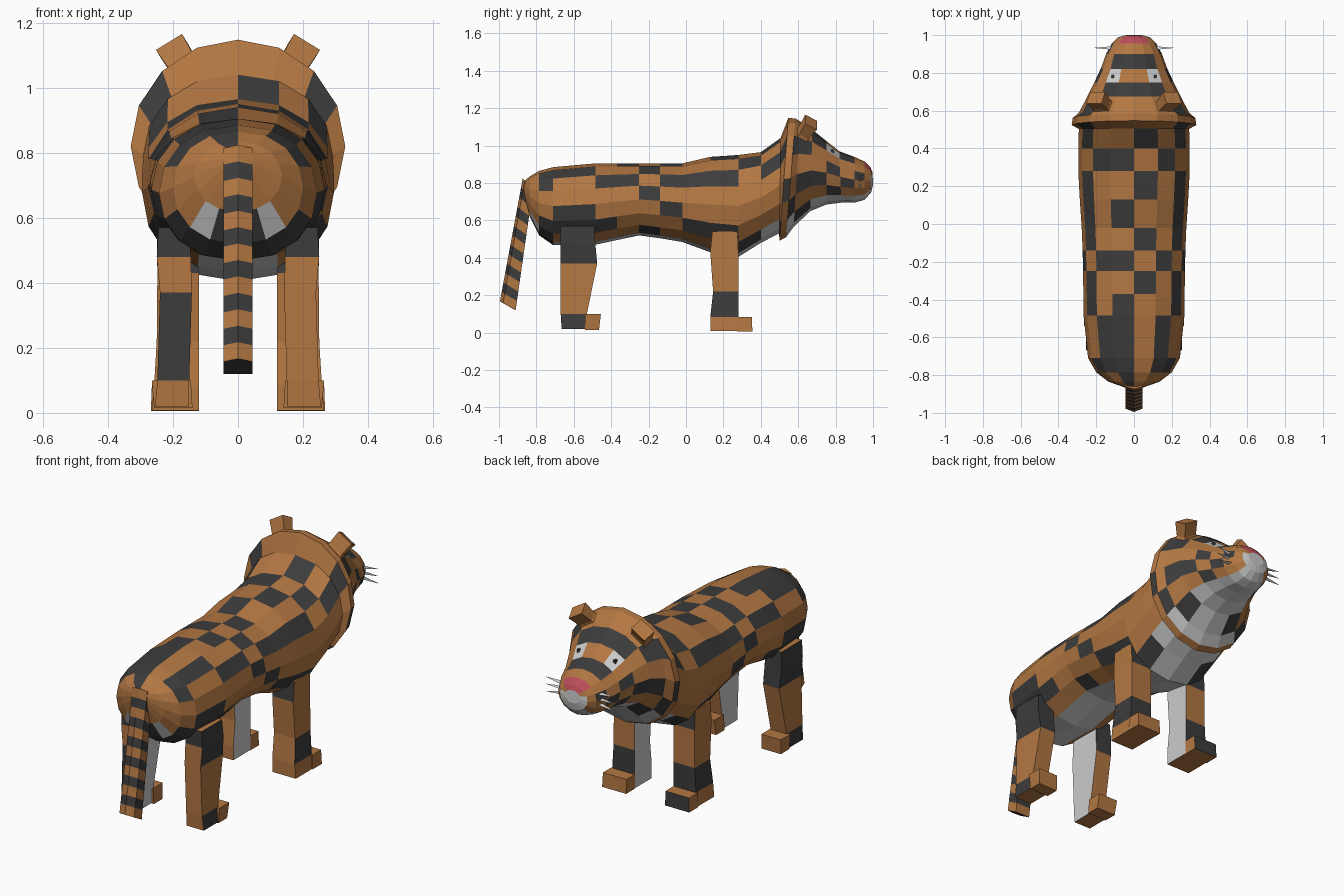
import bpy, bmesh
from math import sin, cos, pi, copysign
from mathutils import Vector, Matrix

if "Cube" in bpy.data.objects:
    bpy.data.objects.remove(bpy.data.objects["Cube"])

PAL = {'o': (.45, .185, .055, 1), 'd': (.045, .045, .045, 1), 'w': (.58, .58, .58, 1),
       'r': (.5, .075, .1, 1), 'e': (.75, .75, .75, 1)}
KEYS = 'odwre'
MATS = []
for key, name in zip(KEYS, ('orange', 'dark', 'pale', 'red', 'eye_white')):
    m = bpy.data.materials.new(name)
    m.diffuse_color = PAL[key]
    m.use_nodes = True
    m.node_tree.nodes["Principled BSDF"].inputs["Base Color"].default_value = m.diffuse_color
    MATS.append(m)


def loft(name, rings, colour, caps=('o', 'o')):
    """Skin a list of equal-length point rings; colour(band, side) gives a palette key."""
    bm = bmesh.new()
    vs = [[bm.verts.new(p) for p in r] for r in rings]
    n = len(rings[0])
    for i in range(len(rings) - 1):
        for k in range(n):
            j = (k + 1) % n
            f = bm.faces.new((vs[i][k], vs[i][j], vs[i + 1][j], vs[i + 1][k]))
            f.material_index = KEYS.index(colour(i, k))
    for ring, c in ((vs[0], caps[0]), (vs[-1], caps[1])):
        bm.faces.new(ring).material_index = KEYS.index(c)
    bmesh.ops.recalc_face_normals(bm, faces=bm.faces)
    me = bpy.data.meshes.new(name)
    bm.to_mesh(me)
    bm.free()
    for m in MATS:
        me.materials.append(m)
    ob = bpy.data.objects.new(name, me)
    bpy.context.collection.objects.link(ob)
    return ob


def oval(ytop, ybot, hw, zt, zb, p=1.0):
    """16-sided ring across the body, starting at the top and going to +x."""
    pts = []
    for k in range(16):
        a = k * pi / 8
        s, c = sin(a), cos(a)
        s = copysign(abs(s) ** p, s)
        t = (1 - c) / 2
        pts.append((hw * s, ytop + (ybot - ytop) * t, zt + (zb - zt) * t))
    return pts


def striped(bands, flip_spine):
    """Half-ring colour strings; optionally flip the checker left of the spine."""
    def colour(i, k):
        c = bands[i][k if k < 8 else 15 - k]
        if flip_spine and k == 15 and c in 'od':
            c = 'd' if c == 'o' else 'o'
        return c
    return colour


# torso and neck
torso = [(-.865, .05, .81, .72), (-.835, .135, .835, .62), (-.785, .20, .865, .52),
         (-.71, .243, .885, .468), (-.485, .267, .905, .47), (-.37, .268, .905, .495),
         (-.25, .27, .905, .52), (-.14, .272, .905, .505), (-.02, .277, .905, .485),
         (.13, .287, .94, .43), (.28, .295, .95, .405), (.40, .295, .965, .48),
         (.505, .292, 1.04, .535)]
torso_bands = ['oooooooo', 'oooooowd', 'oddooddd', 'odooddow', 'oodoodow', 'dodoooow',
               'ododoodw', 'dododoow', 'oodoodow', 'dodoodow', 'odoooodw', 'dodoooww']
loft('torso', [oval(y, y, hw, zt, zb, .88) for y, hw, zt, zb in torso], striped(torso_bands, True))

# head with overlapping ruff
head = [(.503, .497, .285, 1.035, .54), (.547, .50, .33, 1.148, .492), (.585, .535, .325, 1.145, .51),
        (.61, .575, .29, 1.13, .565), (.675, .665, .25, 1.085, .65), (.75, .75, .21, 1.025, .685),
        (.82, .83, .175, .97, .695), (.90, .90, .148, .94, .695), (.955, .955, .118, .915, .71),
        (.985, .99, .085, .885, .75), (.997, 1.0, .05, .86, .79)]
head_bands = ['oodooodd', 'oooodooo', 'oodoodww', 'oodododw', 'ddoodoww', 'oeododww', 'ddoodoww',
              'ooodooww', 'rrooooww', 'rrowwwww']
loft('head', [oval(*r) for r in head], striped(head_bands, False), ('d', 'w'))


def quad(c, hx, hy):
    """Horizontal rectangle ring."""
    x, y, z = c
    return [(x - hx, y - hy, z), (x + hx, y - hy, z), (x + hx, y + hy, z), (x - hx, y + hy, z)]


def span(x0, x1, y0, y1, z):
    return quad(((x0 + x1) / 2, (y0 + y1) / 2, z), (x1 - x0) / 2, (y1 - y0) / 2)


def flip(rings, s):
    return [[(x * s, y, z) for x, y, z in r] for r in rings]


def tube(a, b, r0, r1, n):
    """Two rings along a straight line, for thin tapering hairs."""
    q = (b - a).to_track_quat('Z', 'Y')
    return [[tuple(p + q @ Vector((r * cos(2 * pi * k / n), r * sin(2 * pi * k / n), 0)))
             for k in range(n)] for p, r in ((a, r0), (b, r1))]


# leg faces run back, outer, front, inner
def leg_colour(table):
    return lambda i, k: table[i][k]


for s, side in ((1, 'right'), (-1, 'left')):
    # front leg and paw
    rings = [span(.13, .25, .14, .275, .54), span(.12, .248, .13, .28, .43),
             span(.12, .25, .145, .28, .22), span(.12, .258, .13, .28, .085),
             span(.12, .265, .13, .28, .008)]
    loft('front_leg_' + side, flip(rings, s), leg_colour(['dodw', 'dooow'[1:], 'oddw', 'ooow']))
    paw = [span(.12, .268, .275, .355, .006), span(.12, .265, .275, .352, .085)]
    loft('front_paw_' + side, flip(paw, s), lambda i, k: 'o' if s > 0 else 'od'[k == 2])

    # back leg and paw
    rings = [span(.15, .245, -.67, -.49, .57), span(.145, .25, -.67, -.485, .48),
             span(.142, .24, -.672, -.475, .37), span(.15, .248, -.67, -.53, .10),
             span(.15, .255, -.665, -.53, .02)]
    loft('back_leg_' + side, flip(rings, s),
         leg_colour(['dddw', 'oddw', 'doow' if s < 0 else 'ooow', 'oddw']))
    paw = [span(.14, .258, -.54, -.465, .015), span(.145, .265, -.54, -.455, .10)]
    loft('back_paw_' + side, flip(paw, s), lambda i, k: 'o')

    # ear: flared block leaning outward and forward
    place = (Matrix.Translation((.178, .64, 1.085)) @ Matrix.Rotation(.55, 4, 'Y')
             @ Matrix.Rotation(-.55, 4, 'X'))
    rings = [quad((0, 0, z), hx, hy)
             for z, hx, hy in ((-.08, .065, .045), (-.02, .044, .028), (.055, .047, .036))]
    rings = [[tuple(place @ Vector(p)) for p in r] for r in rings]
    loft('ear_' + side, flip(rings, s), lambda i, k: 'o')

    # pupil
    loft('pupil_' + side, flip([quad((.112, .782, z), .007, .008) for z in (.95, .978)], s),
         lambda i, k: 'd', ('d', 'd'))

    # whiskers
    for d in (-1, 0, 1):
        hair = tube(Vector((.10, .928, .815 + .026 * d)),
                    Vector((.21, .932, .815 + .04 * d)), .014, .001, 3)
        loft('whisker_' + side, flip(hair, s), lambda i, k: 'w', ('w', 'w'))

# tail with alternating bands
steps = 13
tail = []
for i in range(steps + 1):
    t = i / steps
    y, z = -.845 - .108 * t, .80 - .657 * t
    h = .028 + .014 * t
    section = [(-.045, -.6), (0, -1), (.045, -.6), (.045, 1), (-.045, 1)]
    tail.append([(x, y + h * v, z - .024 * v) for x, v in section])
loft('tail', tail, lambda i, k: 'od'[i % 2], ('o', 'd'))
